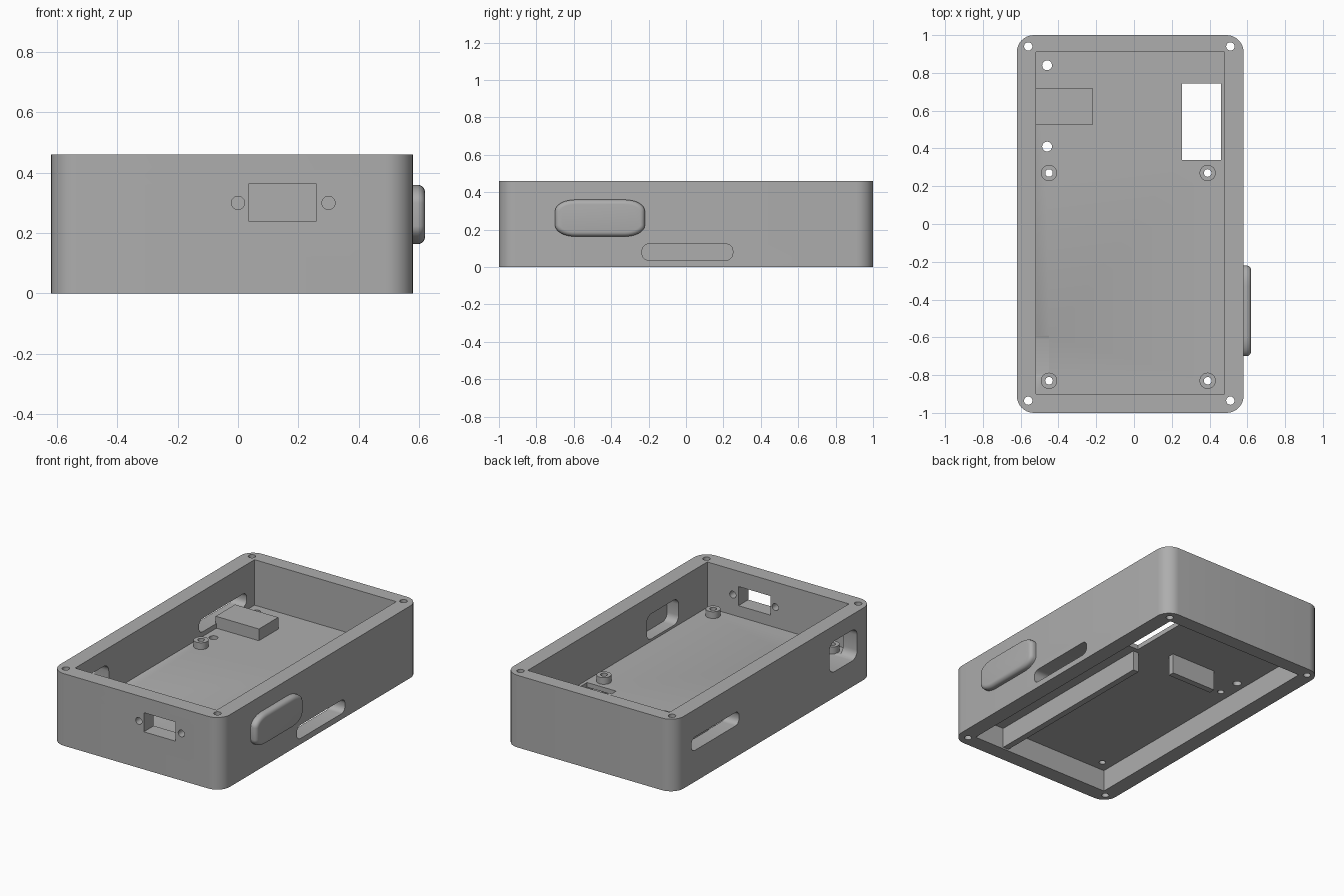
import bpy, bmesh, math
from mathutils import Matrix, Vector

if "Cube" in bpy.data.objects:
    bpy.data.objects.remove(bpy.data.objects["Cube"], do_unlink=True)

grey = bpy.data.materials.new("plain grey")
grey.use_nodes = True
COLOUR = (0.42, 0.42, 0.42, 1)
grey.diffuse_color = COLOUR
grey.node_tree.nodes["Principled BSDF"].inputs["Base Color"].default_value = COLOUR

FLOOR_LOW, FLOOR_TOP, HEIGHT = 0.14, 0.17, 0.46


def finish(name, bm):
    bmesh.ops.recalc_face_normals(bm, faces=bm.faces)
    mesh = bpy.data.meshes.new(name)
    bm.to_mesh(mesh)
    bm.free()
    mesh.materials.append(grey)
    ob = bpy.data.objects.new(name, mesh)
    bpy.context.collection.objects.link(ob)
    return ob


def box(name, x, y, z, round_axis=None, radius=0.0, stretch=1.0, segments=8):
    """Box from three ranges; edges along round_axis can be rounded."""
    bm = bmesh.new()
    bmesh.ops.create_cube(bm, size=1)
    size = Vector([r[1] - r[0] for r in (x, y, z)])
    mid = Vector([(r[0] + r[1]) / 2 for r in (x, y, z)])
    size.y /= stretch
    bmesh.ops.scale(bm, vec=size, verts=bm.verts)
    if round_axis is not None:
        edges = [e for e in bm.edges
                 if abs((e.verts[0].co - e.verts[1].co)[round_axis]) > 1e-4]
        bmesh.ops.bevel(bm, geom=edges, offset=radius, segments=segments,
                        profile=0.5, affect='EDGES')
    bmesh.ops.scale(bm, vec=(1, stretch, 1), verts=bm.verts)
    bmesh.ops.translate(bm, vec=mid, verts=bm.verts)
    return finish(name, bm)


def rod(name, centre, radius, length, axis='Z'):
    bm = bmesh.new()
    turn = Matrix.Rotation(math.pi / 2, 4, 'X') if axis == 'Y' else Matrix()
    bmesh.ops.create_cone(bm, cap_ends=True, segments=24, radius1=radius,
                          radius2=radius, depth=length,
                          matrix=Matrix.Translation(centre) @ turn)
    return finish(name, bm)


def cut(target, cutter):
    cutter.hide_render = True
    mod = target.modifiers.new("cut", 'BOOLEAN')
    mod.operation, mod.solver, mod.object = 'DIFFERENCE', 'EXACT', cutter
    bpy.context.view_layer.objects.active = target
    bpy.ops.object.modifier_apply(modifier=mod.name)
    bpy.data.objects.remove(cutter, do_unlink=True)


def smooth(ob):
    bpy.ops.object.select_all(action='DESELECT')
    ob.select_set(True)
    bpy.context.view_layer.objects.active = ob
    bpy.ops.object.shade_smooth_by_angle(angle=math.radians(30))


# Case shell, open above and below a thin floor
case = box("case", (-0.62, 0.58), (-1, 1), (0, HEIGHT), 2, 0.09)
inner_x, inner_y = (-0.52, 0.48), (-0.9, 0.91)
cut(case, box("upper_cavity", inner_x, inner_y, (FLOOR_TOP, 1)))
cut(case, box("lower_cavity", inner_x, inner_y, (-1, FLOOR_LOW)))

# Screw holes in the corners, and holes and a window in the floor
for x in (-0.56, 0.51):
    for y in (-0.935, 0.94):
        cut(case, rod("corner_hole", (x, y, 0.2), 0.022, 2))
for y in (0.41, 0.84):
    cut(case, rod("floor_hole", (-0.46, y, 0.2), 0.026, 1))
cut(case, box("floor_window", (0.255, 0.46), (0.34, 0.745), (0.05, 0.3)))

# Front socket with its two screw holes
cut(case, box("socket_hole", (0.035, 0.26), (-1.1, -0.8), (0.24, 0.362)))
for x in (0, 0.3):
    cut(case, rod("socket_screw_hole", (x, -0.95, 0.3), 0.022, 0.3, 'Y'))

# Openings in the side walls
right, left = (0.4, 0.7), (-0.7, -0.45)
cut(case, box("lower_slot", right, (-0.235, 0.25), (0.037, 0.123), 0, 0.035, 1, 5))
cut(case, box("upper_slot", left, (0.35, 0.83), (0.2, 0.285), 0, 0.035, 1, 5))
cut(case, box("left_window", left, (-0.84, -0.56), (0.165, 0.36), 0, 0.05, 1, 5))
cut(case, box("button_pocket", (0.4, 0.56), (-0.61, -0.29), (0.185, 0.345), 0, 0.045, 1, 5))

# Standoffs, bored through the floor
for i, x in enumerate((-0.45, 0.39)):
    for j, y in enumerate((-0.83, 0.27)):
        post = rod(f"standoff_{i}{j}", (x, y, 0.19), 0.043, 0.045)
        for part in (case, post):
            cut(part, rod("bore", (x, y, 0.19), 0.02, 0.4))
        smooth(post)
smooth(case)

# Side button with a softened outer rim
button = box("side_button", (0.57, 0.62), (-0.7, -0.22), (0.163, 0.36), 0, 0.06, 1.8)
soften = button.modifiers.new("soften", 'BEVEL')
bm = bmesh.new()
bm.from_mesh(button.data)
outer = [e for e in bm.edges if all(v.co.x > 0.61 for v in e.verts)]
bmesh.ops.bevel(bm, geom=outer, offset=0.025, segments=5, profile=0.5, affect='EDGES')
bm.to_mesh(button.data)
bm.free()
button.modifiers.remove(soften)
smooth(button)

# Support block on the floor, and ribs below it
box("support_block", (-0.525, -0.22), (0.525, 0.72), (FLOOR_TOP - 0.01, 0.245))
box("long_rib", (0.225, 0.265), (-0.905, 0.31), (0.01, FLOOR_LOW + 0.01))
box("short_rib", (-0.26, 0.06), (0.395, 0.435), (0.01, FLOOR_LOW + 0.01))
